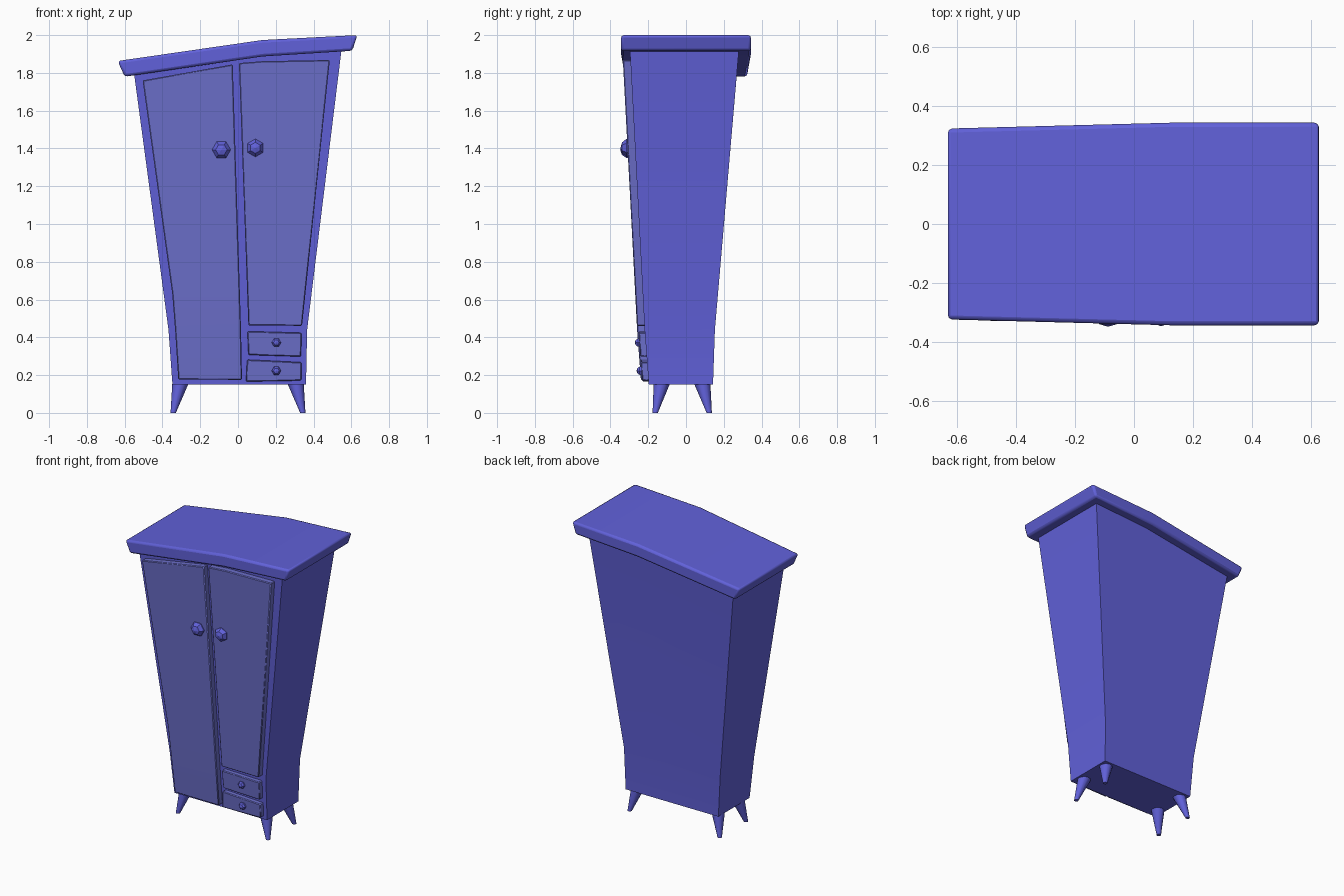
import bpy, bmesh, math
from mathutils import Vector

if "Cube" in bpy.data.objects:
    bpy.data.objects.remove(bpy.data.objects["Cube"])


def material(name, rgb):
    m = bpy.data.materials.new(name)
    m.diffuse_color = (*rgb, 1)
    m.use_nodes = True
    m.node_tree.nodes["Principled BSDF"].inputs["Base Color"].default_value = m.diffuse_color
    return m


BLUE = material("blue paint", (0.12, 0.12, 0.70))
PANEL = material("greyish blue panel", (0.15, 0.16, 0.60))


def interp(points, t):
    if t <= points[0][0]:
        return points[0][1]
    for (a, u), (b, v) in zip(points, points[1:]):
        if t <= b:
            return u + (v - u) * (t - a) / (b - a)
    return points[-1][1]


def front(x, z):
    return interp([(0.15, -0.197), (0.44, -0.219), (1.92, -0.297)], z)


def back(x, z):
    return interp([(0.15, 0.143), (0.44, 0.153), (1.92, 0.28)], z)


def finish(bm, name, mat, bevel=0.0, segments=2, smooth=True):
    bmesh.ops.recalc_face_normals(bm, faces=bm.faces)
    me = bpy.data.meshes.new(name)
    bm.to_mesh(me)
    bm.free()
    me.materials.append(mat)
    ob = bpy.data.objects.new(name, me)
    bpy.context.collection.objects.link(ob)
    bpy.ops.object.select_all(action='DESELECT')
    ob.select_set(True)
    bpy.context.view_layer.objects.active = ob
    if smooth:
        bpy.ops.object.shade_smooth_by_angle(angle=math.radians(35))
    if bevel:
        b = ob.modifiers.new("soft edges", 'BEVEL')
        b.width = bevel
        b.segments = segments
        b.limit_method = 'ANGLE'
        b.angle_limit = math.radians(40)
    return ob


def slab(name, rows, yf, yb, mat, bevel=0.0, segments=2):
    """Closed slab from a grid of (x, z) points between two depth functions."""
    bm = bmesh.new()
    F = [[bm.verts.new((x, yf(x, z), z)) for x, z in r] for r in rows]
    B = [[bm.verts.new((x, yb(x, z), z)) for x, z in r] for r in rows]
    n, m = len(rows), len(rows[0])
    for G in (F, B):
        for i in range(n - 1):
            for j in range(m - 1):
                bm.faces.new((G[i][j], G[i][j + 1], G[i + 1][j + 1], G[i + 1][j]))
    for i in (0, n - 1):
        for j in range(m - 1):
            bm.faces.new((F[i][j], F[i][j + 1], B[i][j + 1], B[i][j]))
    for j in (0, m - 1):
        for i in range(n - 1):
            bm.faces.new((F[i][j], F[i + 1][j], B[i + 1][j], B[i][j]))
    return finish(bm, name, mat, bevel, segments)


# Crooked cabinet body, flaring upward
slab("body", [
    [(-0.347, 0.15), (0.04, 0.15), (0.36, 0.15)],
    [(-0.368, 0.44), (0.04, 0.44), (0.366, 0.44)],
    [(-0.55, 1.795), (0.13, 1.895), (0.548, 1.922)]], front, back, BLUE)


# Slanted, bent top slab
def half_depth(x, z):
    return interp([(-0.63, 0.324), (0.13, 0.344), (0.63, 0.344)], x)


slab("top_slab", [
    [(-0.60, 1.78), (0.13, 1.887), (0.605, 1.917)],
    [(-0.637, 1.863), (0.13, 1.974), (0.632, 2.0)]],
    lambda x, z: -half_depth(x, z), half_depth, BLUE, 0.014)


# Doors and drawer fronts, standing proud of the body
def panel(name, rows, thick):
    slab(name, rows, lambda x, z: front(x, z) - thick,
         lambda x, z: front(x, z) + 0.01, PANEL, 0.005, 1)


panel("left_door", [
    [(-0.316, 0.177), (0.021, 0.175)],
    [(-0.333, 0.44), (0.016, 0.44)],
    [(-0.348, 0.63), (0.010, 0.63)],
    [(-0.505, 1.76), (-0.028, 1.845)]], 0.04)
panel("right_door", [
    [(0.055, 0.463), (0.20, 0.462), (0.339, 0.461)],
    [(0.005, 1.852), (0.13, 1.862), (0.486, 1.868)]], 0.04)
panel("upper_drawer", [[(0.055, 0.307), (0.334, 0.298)],
                       [(0.050, 0.432), (0.336, 0.424)]], 0.033)
panel("lower_drawer", [[(0.042, 0.166), (0.335, 0.171)],
                       [(0.048, 0.282), (0.336, 0.268)]], 0.033)


# Faceted knobs
def knob(name, loc, r, turn):
    bm = bmesh.new()
    bmesh.ops.create_uvsphere(bm, u_segments=6, v_segments=5, radius=r)
    for v in bm.verts:
        a = math.atan2(v.co.y, v.co.x) + turn
        q = math.hypot(v.co.x, v.co.y)
        v.co = Vector(loc) + Vector((q * math.cos(a), -v.co.z * 0.9, q * math.sin(a)))
    finish(bm, name, BLUE, smooth=False)


knob("left_door_knob", (-0.088, -0.302, 1.393), 0.052, math.radians(30))
knob("right_door_knob", (0.092, -0.302, 1.403), 0.050, 0)
knob("upper_drawer_knob", (0.203, -0.248, 0.372), 0.026, math.radians(30))
knob("lower_drawer_knob", (0.203, -0.239, 0.223), 0.026, math.radians(30))


# Splayed tapering legs
def leg(name, top, foot):
    bm = bmesh.new()
    n = 12
    rings = []
    for (x, y, z), r in ((top, 0.043), (foot, 0.014)):
        rings.append([bm.verts.new((x + r * math.cos(2 * math.pi * k / n),
                                    y + r * math.sin(2 * math.pi * k / n), z))
                      for k in range(n)])
    for k in range(n):
        j = (k + 1) % n
        bm.faces.new((rings[0][k], rings[0][j], rings[1][j], rings[1][k]))
    for ring in rings:
        bm.faces.new(ring)
    finish(bm, name, BLUE)


for sx, side in ((-1, "left"), (1, "right")):
    leg("front_%s_leg" % side, (sx * 0.305, -0.128, 0.155), (sx * 0.343, -0.163, 0))
    leg("back_%s_leg" % side, (sx * 0.305, 0.086, 0.155), (sx * 0.343, 0.123, 0))
